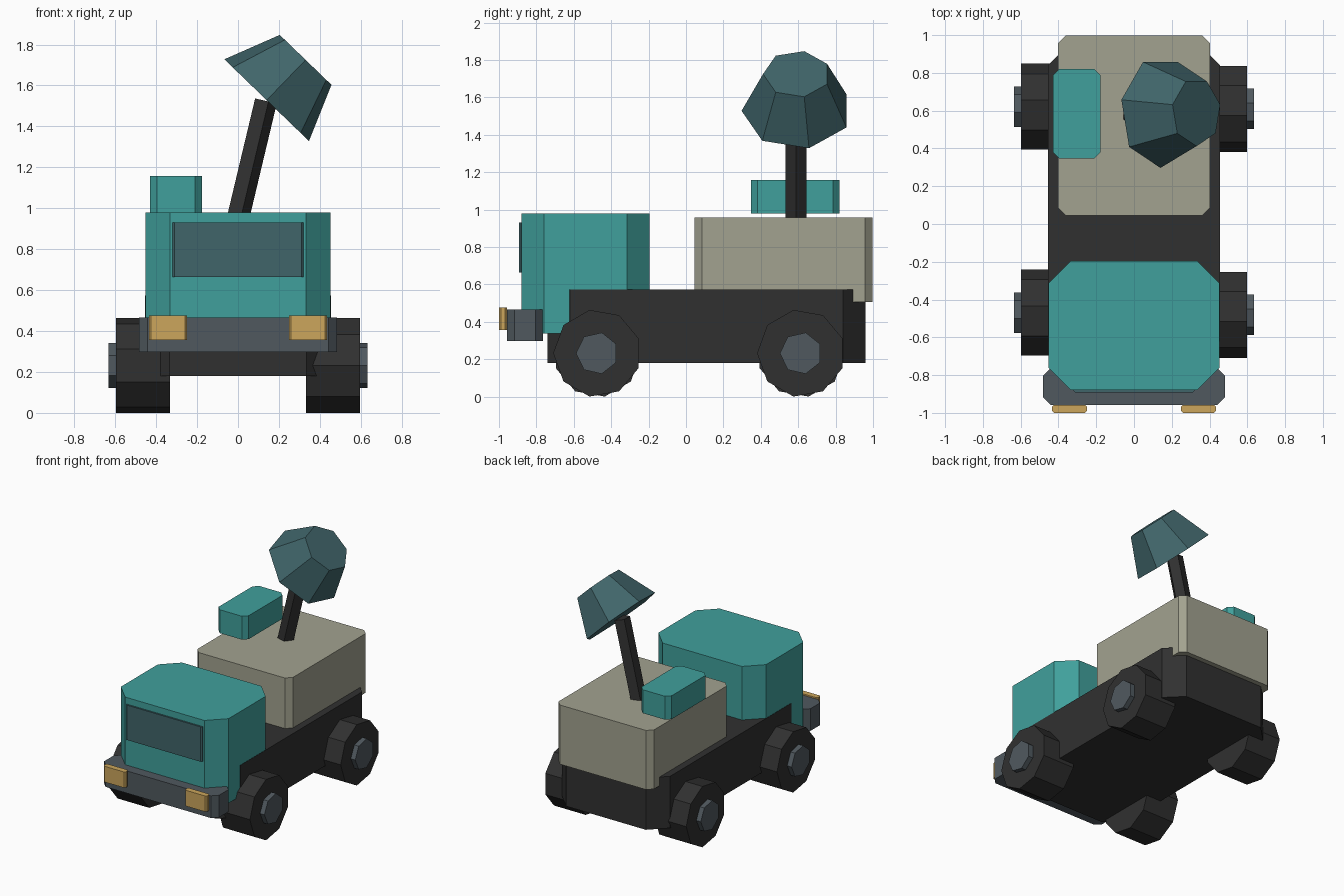
import bpy, bmesh, math
from mathutils import Matrix, Vector

default = bpy.data.objects.get("Cube")
if default:
    bpy.data.objects.remove(default)


def material(name, srgb):
    """Flat material from 0-255 display colour."""
    lin = [((c / 255 + 0.055) / 1.055) ** 2.4 for c in srgb] + [1]
    m = bpy.data.materials.new(name)
    m.use_nodes = True
    m.diffuse_color = lin
    m.node_tree.nodes["Principled BSDF"].inputs["Base Color"].default_value = lin
    return m


TEAL = material("teal paint", (64, 160, 156))
GLASS = material("dark teal", (64, 101, 106))
DARK = material("dark rubber", (48, 48, 48))
STEEL = material("grey steel", (80, 89, 95))
CARGO = material("khaki", (162, 162, 144))
LAMP = material("amber", (204, 166, 92))


def loft(name, mat, bottom, top):
    """Solid between two matching outlines."""
    bm = bmesh.new()
    lo = [bm.verts.new(p) for p in bottom]
    hi = [bm.verts.new(p) for p in top]
    bm.faces.new(lo[::-1])
    bm.faces.new(hi)
    n = len(lo)
    for i in range(n):
        j = (i + 1) % n
        bm.faces.new((lo[i], lo[j], hi[j], hi[i]))
    bmesh.ops.recalc_face_normals(bm, faces=bm.faces)
    mesh = bpy.data.meshes.new(name)
    bm.to_mesh(mesh)
    bm.free()
    mesh.materials.append(mat)
    ob = bpy.data.objects.new(name, mesh)
    bpy.context.collection.objects.link(ob)
    return ob


def box(name, mat, x, y, z, cut):
    """Box with chamfered upright edges."""
    cx, cy = sum(x) / 2, sum(y) / 2
    hx, hy = (x[1] - x[0]) / 2, (y[1] - y[0]) / 2
    quarter = [(hx, hy - cut), (hx - cut, hy)]
    outline = []
    for sx, sy in ((1, 1), (-1, 1), (-1, -1), (1, -1)):
        pts = quarter if sx == sy else quarter[::-1]
        outline += [(cx + sx * px, cy + sy * py) for px, py in pts]
    return loft(name, mat, [(*p, z[0]) for p in outline], [(*p, z[1]) for p in outline])


def prism(name, mat, sides, r1, r2, start, tilt, length, first):
    """Prism or frustum from a start point, its axis tilted from z towards +x."""
    frame = Matrix.Translation(start) @ Matrix.Rotation(math.radians(tilt), 4, 'Y')

    def ring(r, z):
        angles = [math.radians(first) + math.tau * i / sides for i in range(sides)]
        return [frame @ Vector((r * math.cos(a), r * math.sin(a), z)) for a in angles]
    return loft(name, mat, ring(r1, 0), ring(r2, length))


# Chassis, cab and cargo body
box("chassis", DARK, (-0.455, 0.455), (-0.74, 0.96), (0.18, 0.573), 0.12)
box("cab", TEAL, (-0.453, 0.453), (-0.88, -0.195), (0.337, 0.98), 0.12)
box("windshield", GLASS, (-0.32, 0.32), (-0.893, -0.87), (0.665, 0.93), 0.01)
box("cargo_body", CARGO, (-0.402, 0.402), (0.045, 0.998), (0.507, 0.957), 0.04)
box("roof_box", TEAL, (-0.43, -0.177), (0.347, 0.82), (0.98, 1.158), 0.034)

# Bumper and headlights
box("bumper", STEEL, (-0.483, 0.483), (-0.957, -0.765), (0.297, 0.466), 0.04)
for side, s in (("left", 1), ("right", -1)):
    box("headlight_" + side, LAMP, sorted((s * 0.25, s * 0.434)), (-1.0, -0.957),
        (0.356, 0.476), 0.01)

# Wheels with hubs
for side, s in (("left", 1), ("right", -1)):
    for end, y in (("front", -0.475), ("rear", 0.615)):
        prism(f"{end}_{side}_wheel", DARK, 9, 0.235, 0.235, (s * 0.332, y, 0.232),
              s * 90, 0.265, -s * 90)
        prism(f"{end}_{side}_hub", STEEL, 7, 0.113, 0.113, (s * 0.59, y, 0.232),
              s * 90, 0.044, -s * 90)

# Antenna mast and dish
prism("dish_mast", DARK, 5, 0.06, 0.06, (-0.018, 0.588, 0.9), 13.4, 0.643, 0)
prism("dish", GLASS, 7, 0.295, 0.18, (0.14, 0.592, 1.528), 44, 0.274, -90)
